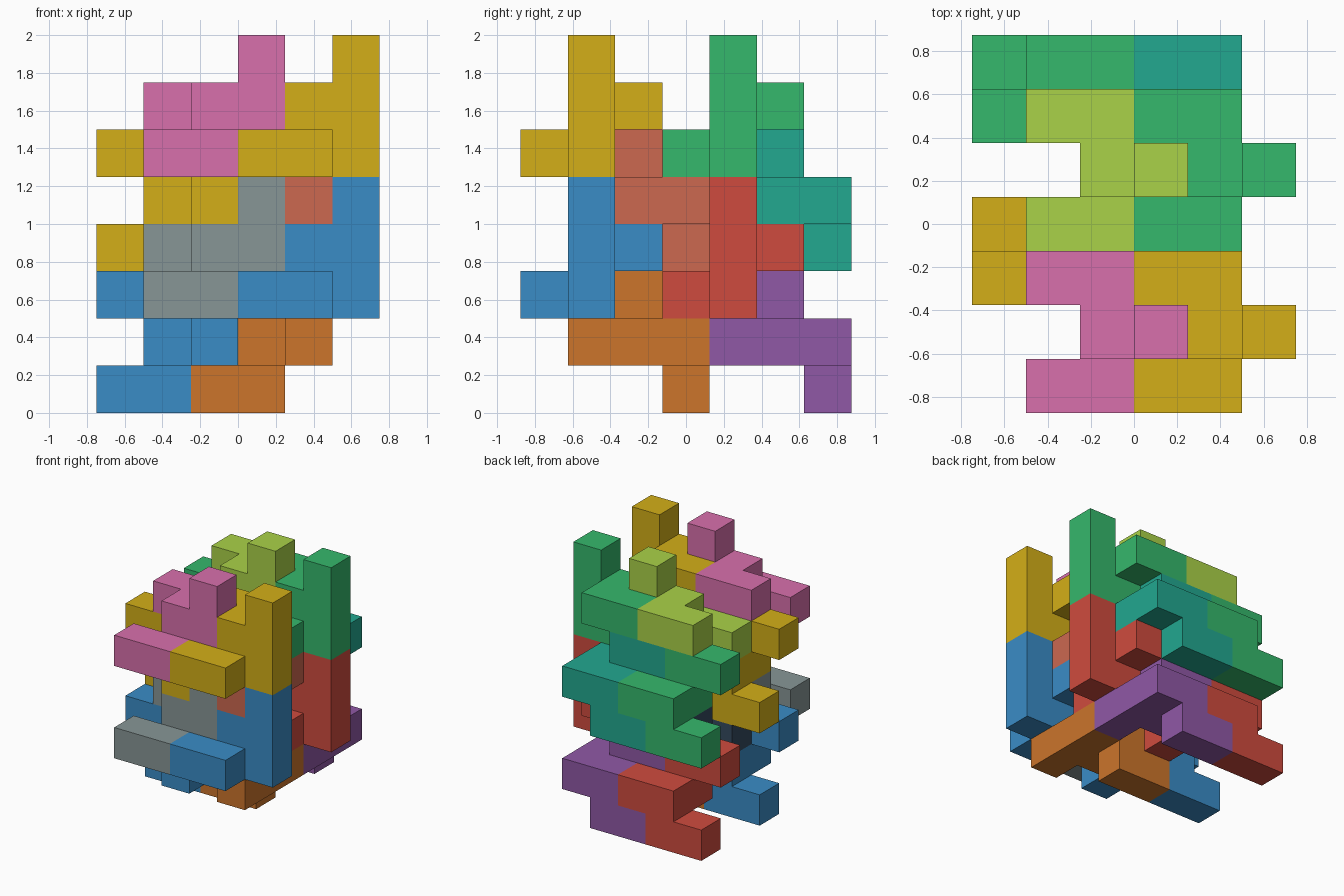
import bpy, bmesh
from mathutils import Vector

if "Cube" in bpy.data.objects:
    bpy.data.objects.remove(bpy.data.objects["Cube"])

CELL = 0.25
ORIGIN = Vector((-0.75, -0.875, 0.0))

# Nine-cube interlocking block, and the same block turned a quarter about x
UPRIGHT = [(0, 0, 0), (1, 0, 0), (1, 1, 0), (2, 1, 0), (1, 1, 1),
           (2, 1, 1), (2, 1, 2), (0, 2, 1), (1, 2, 1)]
TURNED = [(i, 2 - k, j) for i, j, k in UPRIGHT]

# Colours, cycled through the blocks in building order
PALETTE = [("blue", "3A8CC6"), ("gold", "D4AF18"), ("red", "CF4B3E"), ("green", "35B86C"),
           ("orange", "CC752B"), ("coral", "CC6850"), ("purple", "9058A6"), ("teal", "22A890"),
           ("grey", "879696"), ("pink", "D870AC"), ("navy", "34495E"), ("lime", "AAD248")]

# Cube sides: direction and corner loop (counter-clockwise seen from outside)
SIDES = [((1, 0, 0), [(1, 0, 0), (1, 1, 0), (1, 1, 1), (1, 0, 1)]),
         ((0, 1, 0), [(0, 1, 0), (0, 1, 1), (1, 1, 1), (1, 1, 0)]),
         ((0, 0, 1), [(0, 0, 1), (1, 0, 1), (1, 1, 1), (0, 1, 1)])]
SIDES += [(tuple(-a for a in d),
           [tuple(c - a for c, a in zip(p, d)) for p in reversed(loop)]) for d, loop in SIDES]


def make_material(name, code):
    mat = bpy.data.materials.new(name)
    srgb = [int(code[n:n + 2], 16) / 255 for n in (0, 2, 4)]
    mat.diffuse_color = [((c + 0.055) / 1.055) ** 2.4 for c in srgb] + [1.0]
    mat.use_nodes = True
    mat.node_tree.nodes["Principled BSDF"].inputs["Base Color"].default_value = mat.diffuse_color
    return mat


def make_block(name, cells, base, mat):
    """Outer skin of a group of cubes, with coplanar faces joined."""
    bm = bmesh.new()
    filled = set(cells)
    for cell in cells:
        for step, loop in SIDES:
            if tuple(a + b for a, b in zip(cell, step)) in filled:
                continue
            bm.faces.new([bm.verts.new((Vector(cell) + Vector(p)) * CELL) for p in loop])
    bmesh.ops.remove_doubles(bm, verts=bm.verts, dist=0.001)
    bmesh.ops.dissolve_limit(bm, angle_limit=0.01, verts=bm.verts, edges=bm.edges)
    mesh = bpy.data.meshes.new(name)
    bm.to_mesh(mesh)
    bm.free()
    mesh.materials.append(mat)
    obj = bpy.data.objects.new(name, mesh)
    obj.location = ORIGIN + Vector(base) * CELL
    bpy.context.collection.objects.link(obj)


materials = [make_material(name, code) for name, code in PALETTE]

# Eight turned blocks, then eight upright ones, on a 2 x 2 x 2 lattice
count = 0
for kind, cells, start in (("turned", TURNED, (0, 1, 0)), ("upright", UPRIGHT, (1, 0, 2))):
    for a in range(2):
        for b in range(2):
            for c in range(2):
                base = (start[0] + 2 * a, start[1] + 3 * b, start[2] + 3 * c)
                slot = count % len(PALETTE)
                make_block(f"{kind}_block_{PALETTE[slot][0]}", cells, base, materials[slot])
                count += 1
